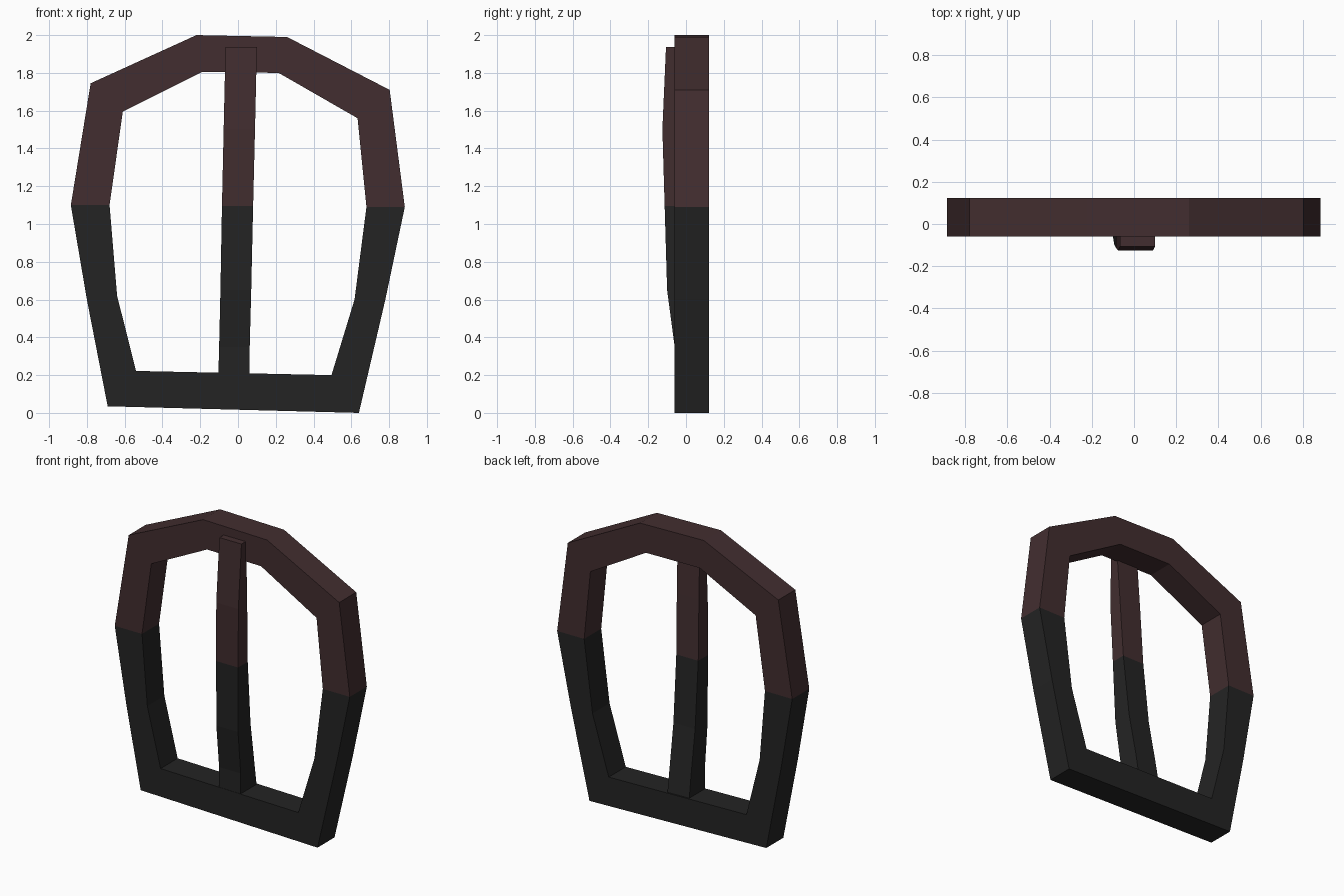
import bpy, bmesh

if "Cube" in bpy.data.objects:
    bpy.data.objects.remove(bpy.data.objects["Cube"])

def material(name, rgb):
    m = bpy.data.materials.new(name)
    m.diffuse_color = (*rgb, 1)
    m.use_nodes = True
    m.node_tree.nodes["Principled BSDF"].inputs["Base Color"].default_value = m.diffuse_color
    return m

MATS = [material("charcoal", (0.0175, 0.0175, 0.0175)),
        material("dark_brown", (0.055, 0.027, 0.029))]
SPLIT = 1.095   # brown above, charcoal below

def loft(name, rings, closed):
    """Skin a row of four-point rings into a flat-shaded bar."""
    bm = bmesh.new()
    vs = [[bm.verts.new(p) for p in r] for r in rings]
    n = len(vs)
    for i in range(n if closed else n - 1):
        a, b = vs[i], vs[(i + 1) % n]
        for k in range(4):
            bm.faces.new((a[k], a[(k + 1) % 4], b[(k + 1) % 4], b[k]))
    if not closed:
        bm.faces.new(vs[0])
        bm.faces.new(vs[-1])
    bmesh.ops.recalc_face_normals(bm, faces=bm.faces[:])
    for f in bm.faces:
        f.material_index = int(f.calc_center_median().z > SPLIT)
    me = bpy.data.meshes.new(name)
    bm.to_mesh(me)
    bm.free()
    for m in MATS:
        me.materials.append(m)
    ob = bpy.data.objects.new(name, me)
    bpy.context.collection.objects.link(ob)
    return ob

# buckle frame: outer and inner outline (x, z)
outer = [(-.69, .035), (.64, 0), (.78, .6), (.883, 1.09), (.803, 1.71),
         (.26, 1.99), (-.22, 2.0), (-.78, 1.745), (-.885, 1.1), (-.80, .6)]
inner = [(-.54, .222), (.495, .2), (.617, .6), (.68, 1.09), (.633, 1.56),
         (.215, 1.80), (-.19, 1.805), (-.61, 1.595), (-.68, 1.1), (-.64, .62)]
F, B = -.06, .123
loft("buckle_frame",
     [[(ox, F, oz), (ix, F, iz), (ix, B, iz), (ox, B, oz)]
      for (ox, oz), (ix, iz) in zip(outer, inner)], True)

# curved prong: left x, right x, front y, back y, height
prong = [(-.104, .06, -.058, .115, .20), (-.10, .062, -.06, .09, .35),
         (-.093, .07, -.10, .035, .65), (-.085, .08, -.113, -.01, 1.095),
         (-.076, .09, -.125, -.03, 1.5), (-.066, .10, -.106, -.055, 1.937)]
loft("prong", [[(l, f, z), (r, f, z), (r, b, z), (l, b, z)]
               for l, r, f, b, z in prong], False)
